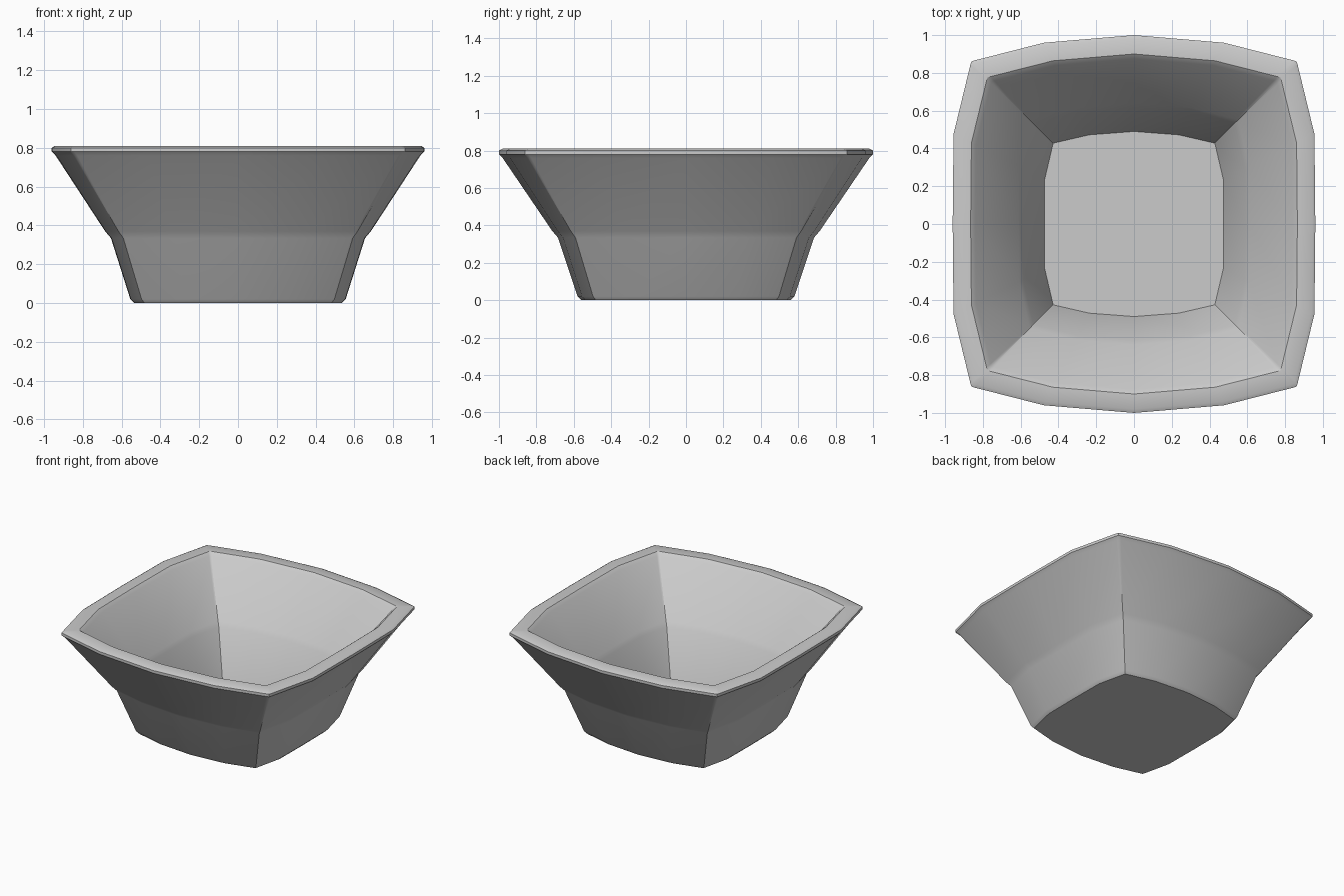
import bpy
import bmesh
import math

cube = bpy.data.objects.get("Cube")
if cube:
    bpy.data.objects.remove(cube, do_unlink=True)

# One plain colour for the whole bowl
grey = bpy.data.materials.new("light_grey")
grey.use_nodes = True
colour = (0.6, 0.6, 0.6, 1)
grey.diffuse_color = colour
grey.node_tree.nodes["Principled BSDF"].inputs["Base Color"].default_value = colour


def outline(half_x, half_y, corner, z):
    """Bulging square with slightly rounded corners."""
    t = corner * 0.55
    b = corner * 0.025
    side_x = half_x - 0.05 * (half_x - corner)
    side_y = half_y - 0.3 * (half_y - corner)
    quarter = [(half_x, 0), (side_x, t), (corner, corner - b),
               (corner - b / 4, corner - b / 4), (corner - b, corner),
               (t, side_y), (0, half_y)]
    half = quarter + [(-x, y) for x, y in quarter[-2::-1]]
    ring = half + [(-x, -y) for x, y in half[1:-1]]
    return [(x, y, z) for x, y in ring]


# Half width, half depth, corner and height, from underside over the rim to the floor
rings = [
    # outer wall with a softened step
    (0.535, 0.56, 0.485, 0), (0.555, 0.58, 0.5, 0.02),
    (0.655, 0.685, 0.595, 0.335), (0.685, 0.715, 0.62, 0.37),
    # rim
    (0.94, 0.98, 0.848, 0.76), (0.96, 1, 0.866, 0.78),
    (0.96, 1, 0.866, 0.8), (0.945, 0.98, 0.85, 0.81),
    (0.865, 0.9, 0.78, 0.81), (0.84, 0.875, 0.758, 0.79),
    # inner wall and floor
    (0.61, 0.64, 0.555, 0.43), (0.59, 0.615, 0.535, 0.4),
    (0.475, 0.49, 0.43, 0.06),
]

bm = bmesh.new()
loops = [[bm.verts.new(p) for p in outline(*r)] for r in rings]
for low, high in zip(loops, loops[1:]):
    n = len(low)
    for i in range(n):
        j = (i + 1) % n
        bm.faces.new((low[i], low[j], high[j], high[i]))
bm.faces.new(loops[0][::-1])
bm.faces.new(loops[-1])
bmesh.ops.recalc_face_normals(bm, faces=bm.faces)

mesh = bpy.data.meshes.new("bowl")
bm.to_mesh(mesh)
bm.free()
mesh.materials.append(grey)
bowl = bpy.data.objects.new("bowl", mesh)
bpy.context.collection.objects.link(bowl)

# Smooth walls, crisp rim and floor edges
bpy.ops.object.select_all(action="DESELECT")
bowl.select_set(True)
bpy.context.view_layer.objects.active = bowl
bpy.ops.object.shade_smooth_by_angle(angle=math.radians(35))
